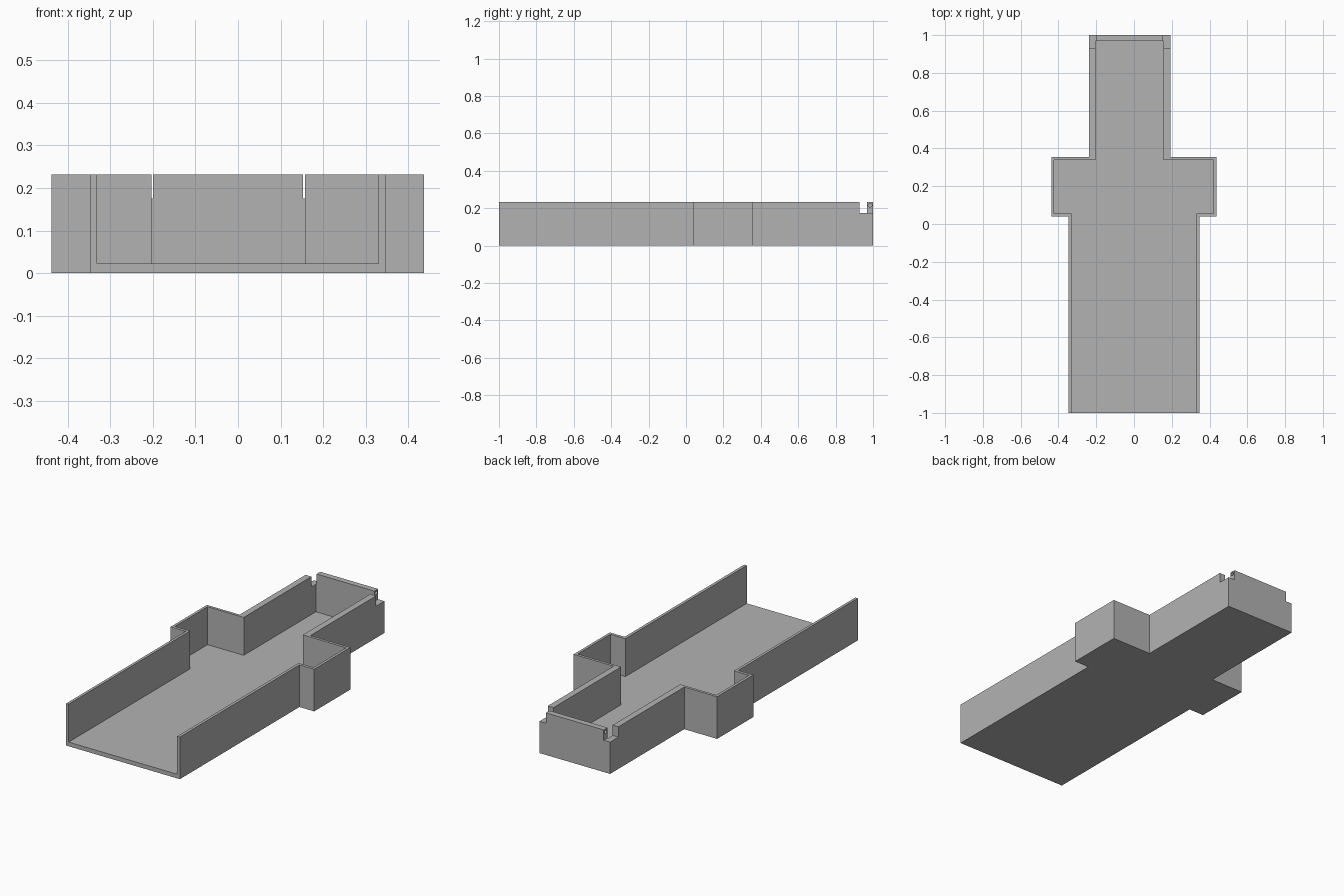
import bpy, bmesh
from mathutils import Matrix

default = bpy.data.objects.get("Cube")
if default:
    bpy.data.objects.remove(default, do_unlink=True)

grey = bpy.data.materials.new("plain_grey")
grey.use_nodes = True
colour = (0.45, 0.45, 0.45, 1)
grey.diffuse_color = colour
grey.node_tree.nodes["Principled BSDF"].inputs["Base Color"].default_value = colour


def make_object(name, bm):
    bmesh.ops.recalc_face_normals(bm, faces=bm.faces)
    mesh = bpy.data.meshes.new(name)
    bm.to_mesh(mesh)
    bm.free()
    mesh.materials.append(grey)
    obj = bpy.data.objects.new(name, mesh)
    bpy.context.collection.objects.link(obj)
    return obj


def prism(name, outline, z0, z1):
    bm = bmesh.new()
    face = bm.faces.new([bm.verts.new((x, y, z0)) for x, y in outline])
    grown = bmesh.ops.extrude_face_region(bm, geom=[face])["geom"]
    top = [v for v in grown if isinstance(v, bmesh.types.BMVert)]
    bmesh.ops.translate(bm, verts=top, vec=(0, 0, z1 - z0))
    return make_object(name, bm)


def stepped_outline(sections):
    """Outline of stacked rectangles, each (left x, right x, front y, back y)."""
    right = [(r, y) for l, r, y0, y1 in sections for y in (y0, y1)]
    left = [(l, y) for l, r, y0, y1 in sections for y in (y0, y1)]
    return right + left[::-1]


def cut(target, cutter):
    cutter.hide_render = True
    mod = target.modifiers.new(cutter.name, "BOOLEAN")
    mod.operation = "DIFFERENCE"
    mod.solver = "EXACT"
    mod.object = cutter
    bpy.context.view_layer.objects.active = target
    bpy.ops.object.modifier_apply(modifier=mod.name)
    bpy.data.objects.remove(cutter, do_unlink=True)


HEIGHT, FLOOR, LEDGE = 0.232, 0.023, 0.175

# Tray body: wide front channel, side pockets, narrow closed back
tray = prism("tray", stepped_outline([
    (-0.346, 0.346, -1, 0.04),
    (-0.438, 0.436, 0.04, 0.355),
    (-0.238, 0.192, 0.355, 1)]), 0, HEIGHT)

# Hollow inside, open at the front and top
cut(tray, prism("hollow", stepped_outline([
    (-0.331, 0.330, -1.1, 0.056),
    (-0.423, 0.421, 0.056, 0.340),
    (-0.203, 0.157, 0.340, 0.968)]), FLOOR, 0.4))

# Corner notches that leave a raised tab on the back wall
for x0, x1 in ((-0.3, -0.199), (0.153, 0.25)):
    cut(tray, prism("notch", [(x0, 0.928), (x1, 0.928), (x1, 1.1), (x0, 1.1)], LEDGE, 0.4))

# Small pin holes in both ends of the tab
for x in (-0.199, 0.153):
    bm = bmesh.new()
    bmesh.ops.create_cone(bm, cap_ends=True, segments=20, radius1=0.01, radius2=0.01, depth=0.06,
                          matrix=Matrix.Translation((x, 0.984, 0.216)) @ Matrix.Rotation(1.5708, 4, "Y"))
    cut(tray, make_object("pin_hole", bm))
